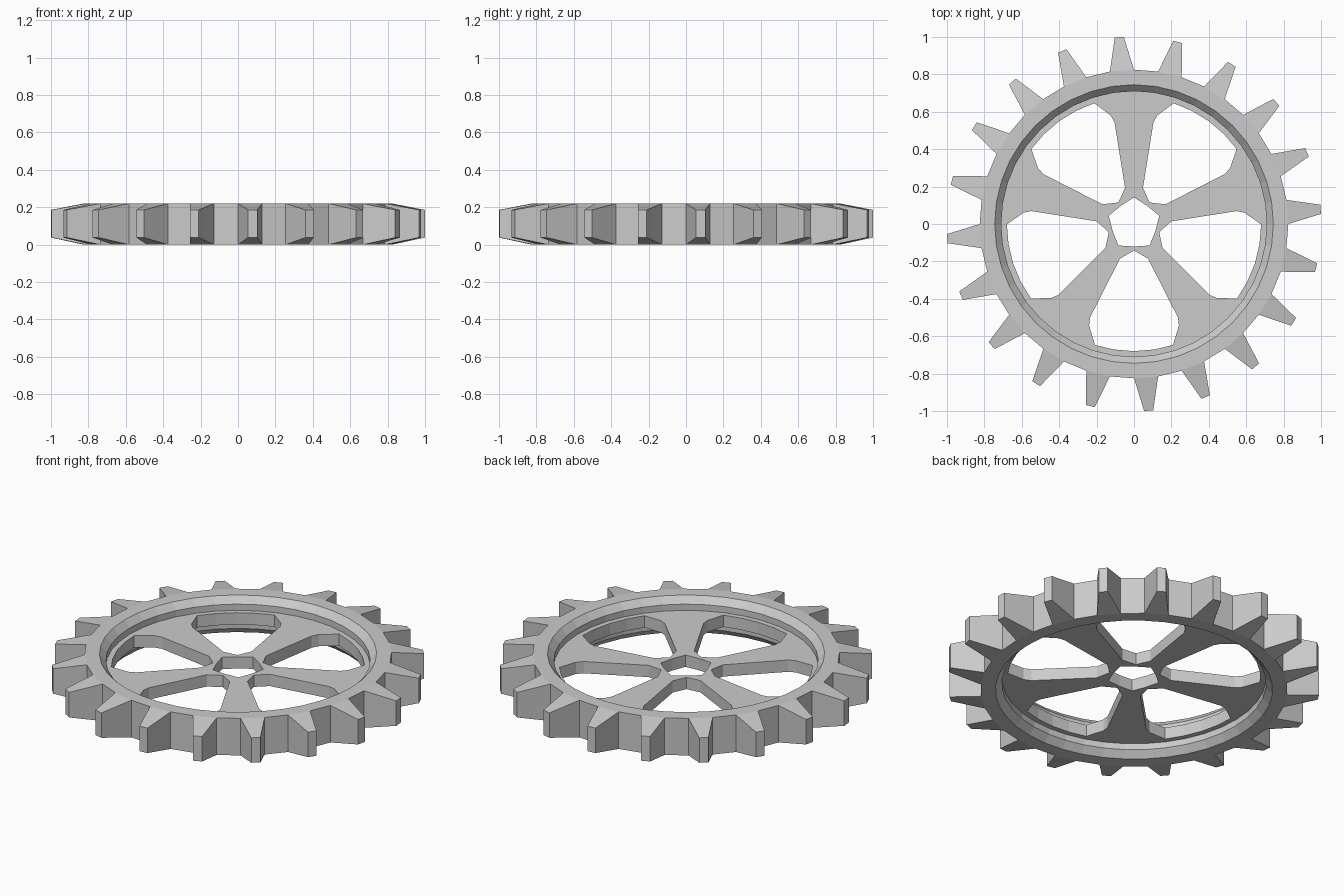
import bpy, bmesh
from math import sin, cos, radians
from mathutils import Vector, Matrix

if "Cube" in bpy.data.objects:
    bpy.data.objects.remove(bpy.data.objects["Cube"])

SEG = 40                      # 20 teeth and 20 gaps, 9 degrees each
STEP = 360 / SEG
HEIGHT = 0.22


def polar(r, deg, z=0.0):
    return Vector((r * cos(radians(deg)), r * sin(radians(deg)), z))


# Toothed rim: chamfered ring section revolved, outer wall first
profile = [(0.825, 0), (0.825, HEIGHT), (0.745, HEIGHT),
           (0.71, 0.182), (0.71, 0.038), (0.745, 0)]
bm = bmesh.new()
rings = [[bm.verts.new(polar(r, i * STEP, z)) for r, z in profile] for i in range(SEG)]
n = len(profile)
for i in range(SEG):
    a, b = rings[i], rings[(i + 1) % SEG]
    for k in range(n):
        m = (k + 1) % n
        if k == 0 and i % 2 == 0:
            # Tapered tooth in place of the outer wall
            mid = (i + 0.5) * STEP
            side = polar(0.0245, mid + 90)
            root = [a[0], b[0], b[1], a[1]]
            tip = [bm.verts.new(polar(1.001, mid, z) + s * side)
                   for s, z in ((-1, 0.038), (1, 0.038), (1, 0.186), (-1, 0.186))]
            for j in range(4):
                q = (j + 1) % 4
                bm.faces.new((root[j], root[q], tip[q], tip[j]))
            bm.faces.new(tip)
        else:
            bm.faces.new((a[k], b[k], b[m], a[m]))
bmesh.ops.recalc_face_normals(bm, faces=bm.faces)
mesh = bpy.data.meshes.new("toothed_rim")
bm.to_mesh(mesh)
bm.free()
bpy.context.collection.objects.link(bpy.data.objects.new("toothed_rim", mesh))

# Spoked web: filled flat outline with hub hole and five windows
curve = bpy.data.curves.new("spoked_web", 'CURVE')
curve.dimensions = '2D'
curve.fill_mode = 'BOTH'
curve.extrude = 0.035


def outline(points):
    s = curve.splines.new('POLY')
    s.points.add(len(points) - 1)
    for p, co in zip(s.points, points):
        p.co = (co[0], co[1], 0, 1)
    s.use_cyclic_u = True


outline([polar(0.712, i * STEP) for i in range(SEG)])
outline([polar(0.12 if i % 2 else 0.142, 90 + i * 36) for i in range(10)])
half = [(0.075, -0.185), (0.235, -0.5), (0.24, -0.543), (0.208, -0.647), (0.107, -0.671)]
window = ([(0, -0.142)] + half + [(0, -0.68)]
          + [(-x, y) for x, y in reversed(half)])
for i in range(5):
    turn = Matrix.Rotation(radians(72 * i), 3, 'Z')
    outline([turn @ Vector((x, y, 0)) for x, y in window])

temp = bpy.data.objects.new("web_outline", curve)
bpy.context.collection.objects.link(temp)
bpy.context.view_layer.update()
web_mesh = bpy.data.meshes.new_from_object(
    temp.evaluated_get(bpy.context.evaluated_depsgraph_get()))
bpy.data.objects.remove(temp)
for p in web_mesh.polygons:
    p.use_smooth = False
web = bpy.data.objects.new("spoked_web", web_mesh)
web.location.z = HEIGHT / 2
bpy.context.collection.objects.link(web)
